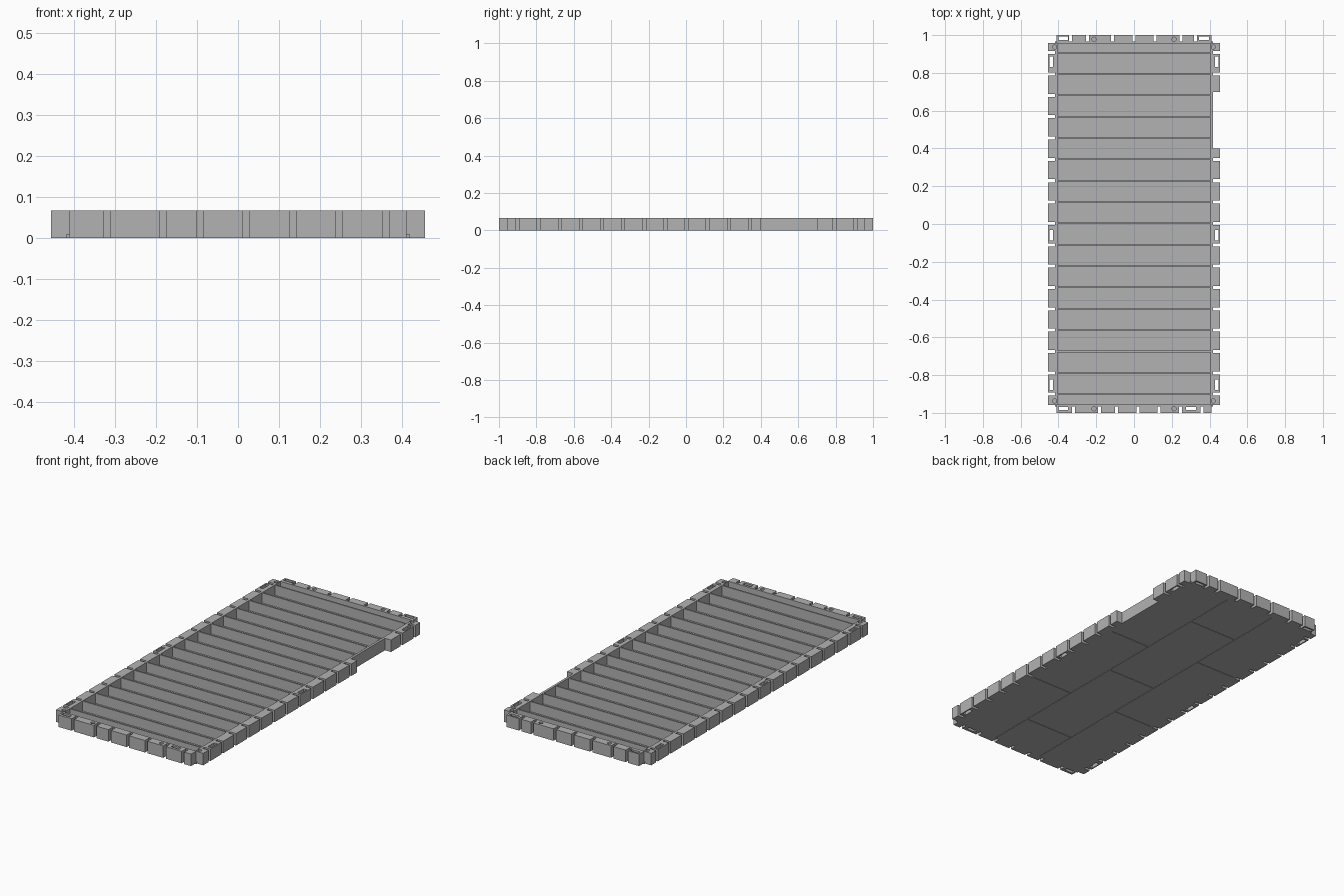
import bpy
import bmesh
from mathutils import Matrix, Vector

cube = bpy.data.objects.get("Cube")
if cube:
    bpy.data.objects.remove(cube, do_unlink=True)

H = 0.067                     # tray height
IX, IY = 0.405, 0.955         # inner faces of the walls
WX, WY = 0.418, 0.965         # outer faces of the walls
OX, OY = 0.455, 1.0           # outer faces of the edge blocks
FLOOR = 0.010
PITCH = 0.113                 # spacing of ribs and side blocks
GAP = 0.016

grey = bpy.data.materials.new("plain grey")
grey.use_nodes = True
colour = (0.45, 0.45, 0.45, 1)
grey.diffuse_color = colour
grey.node_tree.nodes["Principled BSDF"].inputs["Base Color"].default_value = colour


def add_box(bm, x0, x1, y0, y1, z0, z1):
    size = Matrix.Diagonal((x1 - x0, y1 - y0, z1 - z0, 1))
    mid = Vector((x0 + x1, y0 + y1, z0 + z1)) / 2
    bmesh.ops.create_cube(bm, size=1, matrix=Matrix.Translation(mid) @ size)


def finish(bm, name):
    mesh = bpy.data.meshes.new(name)
    bm.to_mesh(mesh)
    bm.free()
    mesh.materials.append(grey)
    ob = bpy.data.objects.new(name, mesh)
    bpy.context.collection.objects.link(ob)
    return ob


def cut(ob, cutter):
    mod = ob.modifiers.new("holes", "BOOLEAN")
    mod.operation = "DIFFERENCE"
    mod.solver = "EXACT"
    mod.object = cutter


def spans(edges_and_gaps, start, end):
    """Solid stretches between start and end, split by gaps at the centres."""
    a = start
    for g in edges_and_gaps:
        yield a, g - GAP / 2
        a = g + GAP / 2
    yield a, end


# Floor, with thin grooves between staggered panels underneath
floor = bmesh.new()
add_box(floor, -WX, WX, -WY, WY, 0.002, FLOOR)
third, groove = 0.152, 0.002
columns = (
    (-WX, -third, (-0.34, 0.34)),
    (-third, third, (-0.70, -0.02, 0.65)),
    (third, WX, (-0.34, 0.30)),
)
for x0, x1, joints in columns:
    stops = [-WY, *joints, WY]
    for y0, y1 in zip(stops, stops[1:]):
        add_box(floor, x0 + groove * (x0 > -WX), x1 - groove * (x1 < WX),
                y0 + groove * (y0 > -WY), y1 - groove * (y1 < WY), 0, 0.002)
finish(floor, "floor_panels")

# Cross ribs
rib_ys = [i * PITCH + 0.003 for i in range(-8, 9)]
ribs = bmesh.new()
for y in rib_ys:
    add_box(ribs, -IX, IX, y - 0.004, y + 0.004, FLOOR, H - 0.001)
finish(ribs, "cross_ribs")

# Perimeter wall
wall = bmesh.new()
for s in (-1, 1):
    add_box(wall, *sorted((s * IX, s * WX)), -IY, IY, 0, H)
    add_box(wall, -0.41, 0.41, *sorted((s * IY, s * WY)), 0, H)
wall_ob = finish(wall, "perimeter_wall")

# Blocks around the edge; the left side has an open bay
blocks = bmesh.new()
for s in (-1, 1):
    for y0, y1 in spans(rib_ys, -0.957, 0.957):
        if s > 0:
            if y0 > 0.4 and y1 < 0.7:
                continue
            if y0 < 0.7 < y1:
                y0 = 0.70
            elif y0 < 0.4 < y1:
                y1 = 0.40
        add_box(blocks, *sorted((s * WX, s * OX)), y0, y1, 0, H)
front_gaps = (-0.32, -0.182, -0.092, 0.02, 0.133, 0.246, 0.36)
back_gaps = (-0.335, -0.245, -0.115, 0.0, 0.11, 0.25, 0.325)
for s, gaps in ((-1, front_gaps), (1, back_gaps)):
    for x0, x1 in spans(gaps, -0.41, 0.41):
        add_box(blocks, x0, x1, *sorted((s * WY, s * OY)), 0, H)
block_ob = finish(blocks, "edge_blocks")

# Slots through the blocks and blind round sockets
holes = bmesh.new()
for s in (-1, 1):
    for y in (-0.85, -0.06, 0.86):
        add_box(holes, *sorted((s * 0.428, s * 0.448)), y - 0.028, y + 0.028, -0.1, 0.1)
for x, y in ((-0.375, -0.977), (0.302, -0.977), (-0.375, 0.983), (0.371, 0.983)):
    add_box(holes, x - 0.026, x + 0.026, y - 0.009, y + 0.009, -0.1, 0.1)
for sx in (-1, 1):
    for sy in (-1, 1):
        for x, y in ((0.42, 0.937), (0.212, 0.978)):
            bmesh.ops.create_cone(holes, cap_ends=True, segments=20, radius1=0.011,
                                  radius2=0.011, depth=0.06,
                                  matrix=Matrix.Translation((sx * x, sy * y, H)))
cutter = finish(holes, "hole_cutter")
cutter.hide_render = True
cutter.hide_viewport = True
cutter.display_type = "WIRE"
cut(wall_ob, cutter)
cut(block_ob, cutter)
